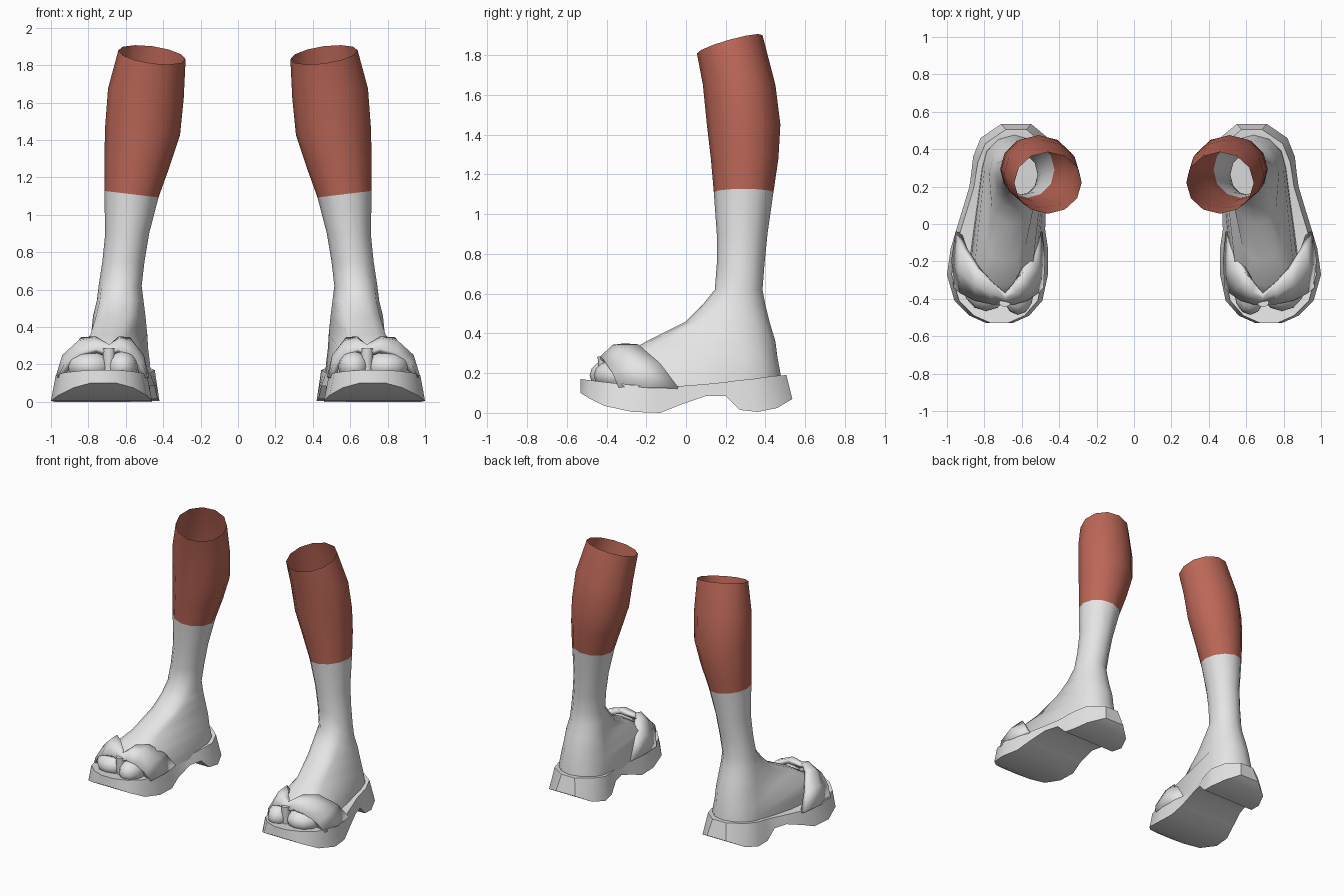
import bpy, bmesh, math
from mathutils import Matrix

if "Cube" in bpy.data.objects:
    bpy.data.objects.remove(bpy.data.objects["Cube"])


def material(name, color):
    m = bpy.data.materials.new(name)
    m.use_nodes = True
    m.diffuse_color = color
    m.node_tree.nodes["Principled BSDF"].inputs["Base Color"].default_value = color
    return m


GREY = material("light grey", (0.78, 0.78, 0.78, 1))
RED = material("brick red", (0.5, 0.135, 0.095, 1))


def finish(name, bm, mats, angle=50, thickness=0):
    """Turn a bmesh of the left side into a smooth, mirrored object."""
    bmesh.ops.recalc_face_normals(bm, faces=bm.faces[:])
    mesh = bpy.data.meshes.new(name)
    bm.to_mesh(mesh)
    bm.free()
    ob = bpy.data.objects.new(name, mesh)
    bpy.context.collection.objects.link(ob)
    for m in mats:
        mesh.materials.append(m)
    bpy.ops.object.select_all(action='DESELECT')
    ob.select_set(True)
    bpy.context.view_layer.objects.active = ob
    bpy.ops.object.shade_smooth_by_angle(angle=math.radians(angle))
    if thickness:
        solid = ob.modifiers.new("thickness", 'SOLIDIFY')
        solid.thickness = thickness
        solid.offset = -1
    mirror = ob.modifiers.new("other side", 'MIRROR')
    mirror.use_mirror_merge = False
    return ob


def loft(bm, rings, closed=True):
    """Bridge successive rings of points; return the faces row by row."""
    rows = [[bm.verts.new(p) for p in ring] for ring in rings]
    n = len(rows[0])
    faces = []
    for a, b in zip(rows, rows[1:]):
        faces.append([bm.faces.new((a[i], a[(i + 1) % n], b[(i + 1) % n], b[i]))
                      for i in range(n if closed else n - 1)])
    return rows, faces


# Leg and foot: each ring is a back half and a front half joined by straight sides
SIDES = 12


def ring(z, back, front, tilt=(0, 0)):
    pts = []
    for i in range(SIDES):
        a = 2 * math.pi * i / SIDES
        cx, cy, rx, ry = back if math.sin(a) > -0.01 else front
        dx, dy = rx * math.cos(a), ry * math.sin(a)
        pts.append((cx + dx, cy + dy, z + tilt[0] * dx + tilt[1] * dy))
    return pts


# height, x range, y range
shank = [
    (1.855, .28, .64, .055, .385),
    (1.65, .29, .695, .085, .45),
    (1.45, .31, .71, .105, .475),
    (1.28, .365, .715, .125, .465),
    (1.11, .425, .715, .14, .44),
    (0.90, .475, .71, .155, .41),
    (0.75, .50, .725, .155, .395),
    (0.62, .515, .745, .145, .385),
]
rings = []
for i, (z, x0, x1, y0, y1) in enumerate(shank):
    e = ((x0 + x1) / 2, (y0 + y1) / 2, (x1 - x0) / 2, (y1 - y0) / 2)
    tilt = (.13, .28) if i == 0 else (.12, 0) if i < 5 else (0, 0)
    rings.append(ring(z, e, e, tilt))

# height, heel half and toe half as centre x, centre y, radius x, radius y
foot = [
    (.54, (.63, .26, .125, .14), (.635, .21, .12, .13)),
    (.46, (.635, .27, .14, .15), (.65, .13, .125, .13)),
    (.36, (.635, .28, .15, .17), (.685, -.05, .12, .15)),
    (.28, (.64, .29, .16, .17), (.70, -.18, .18, .15)),
    (.20, (.64, .30, .17, .175), (.71, -.22, .205, .19)),
    (.12, (.64, .30, .175, .18), (.71, -.22, .215, .20)),
]
rings += [ring(*row) for row in foot]

bm = bmesh.new()
rows, faces = loft(bm, rings)
for k, row in enumerate(faces):
    for f in row:
        f.material_index = 1 if k < 4 else 0
bm.faces.new(rows[-1])
finish("legs", bm, [GREY, RED], 60)

# Toes: the big toe and the group of small toes
bm = bmesh.new()
for centre, size in (((.62, -.36, .19), (.085, .125, .085)),
                     ((.79, -.33, .19), (.125, .135, .085))):
    bmesh.ops.create_uvsphere(
        bm, u_segments=12, v_segments=8, radius=1,
        matrix=Matrix.Translation(centre) @ Matrix.Diagonal((*size, 1)))
finish("toes", bm, [GREY], 60)

# Sole: stations from toe to heel as y, inner x, outer x, bottom z, top z
stations = [
    (-.53, .65, .79, .10, .17),
    (-.49, .56, .88, .075, .165),
    (-.41, .49, .96, .035, .155),
    (-.27, .46, 1.0, .005, .14),
    (-.13, .46, .98, 0, .135),
    (-.03, .475, .95, .04, .135),
    (.10, .47, .91, .085, .145),
    (.20, .445, .88, .085, .155),
    (.27, .43, .87, .015, .165),
    (.36, .42, .86, .005, .17),
    (.46, .46, .82, .025, .185),
    (.535, .55, .71, .07, .19),
]
bm = bmesh.new()
sections = []
for y, x0, x1, zb, zt in stations:
    top_y = y - .03 if y > .3 else y
    sections.append([(x0, y, zb), (x1, y, zb),
                     (x1 - .025, top_y, zt), (x0 + .025, top_y, zt)])
rows, _ = loft(bm, sections)
bm.faces.new(rows[0])
bm.faces.new(rows[-1])
finish("sandal_soles", bm, [GREY], 35)

# Strap: a bulging band from the toe post over both sides of the forefoot
MID = .69
back_edge = [(0, -.37, .305), (.07, -.31, .35), (.15, -.24, .345),
             (.23, -.13, .25), (.265, -.04, .13)]
front_edge = [(0, -.43, .26), (.07, -.43, .285), (.16, -.41, .26),
              (.24, -.37, .20), (.275, -.34, .13)]


def across(edge):
    inner = [(MID - .75 * x, y, z) for x, y, z in reversed(edge[1:])]
    return inner + [(MID + x, y, z) for x, y, z in edge]


back, front = across(back_edge), across(front_edge)
middle = []
for (bx, by, bz), (fx, fy, fz) in zip(back, front):
    x = (bx + fx) / 2
    middle.append((x + (x - MID) * .06, (by + fy) / 2, (bz + fz) / 2 + .025 * (bz > .2)))
bm = bmesh.new()
loft(bm, [front, middle, back], closed=False)
finish("sandal_straps", bm, [GREY], 50, thickness=.035)

# Toe post between the toes
bm = bmesh.new()
bmesh.ops.create_cone(bm, cap_ends=True, segments=8, radius1=.025, radius2=.035,
                      depth=.16, matrix=Matrix.Translation((MID, -.41, .205)))
finish("toe_posts", bm, [GREY])
